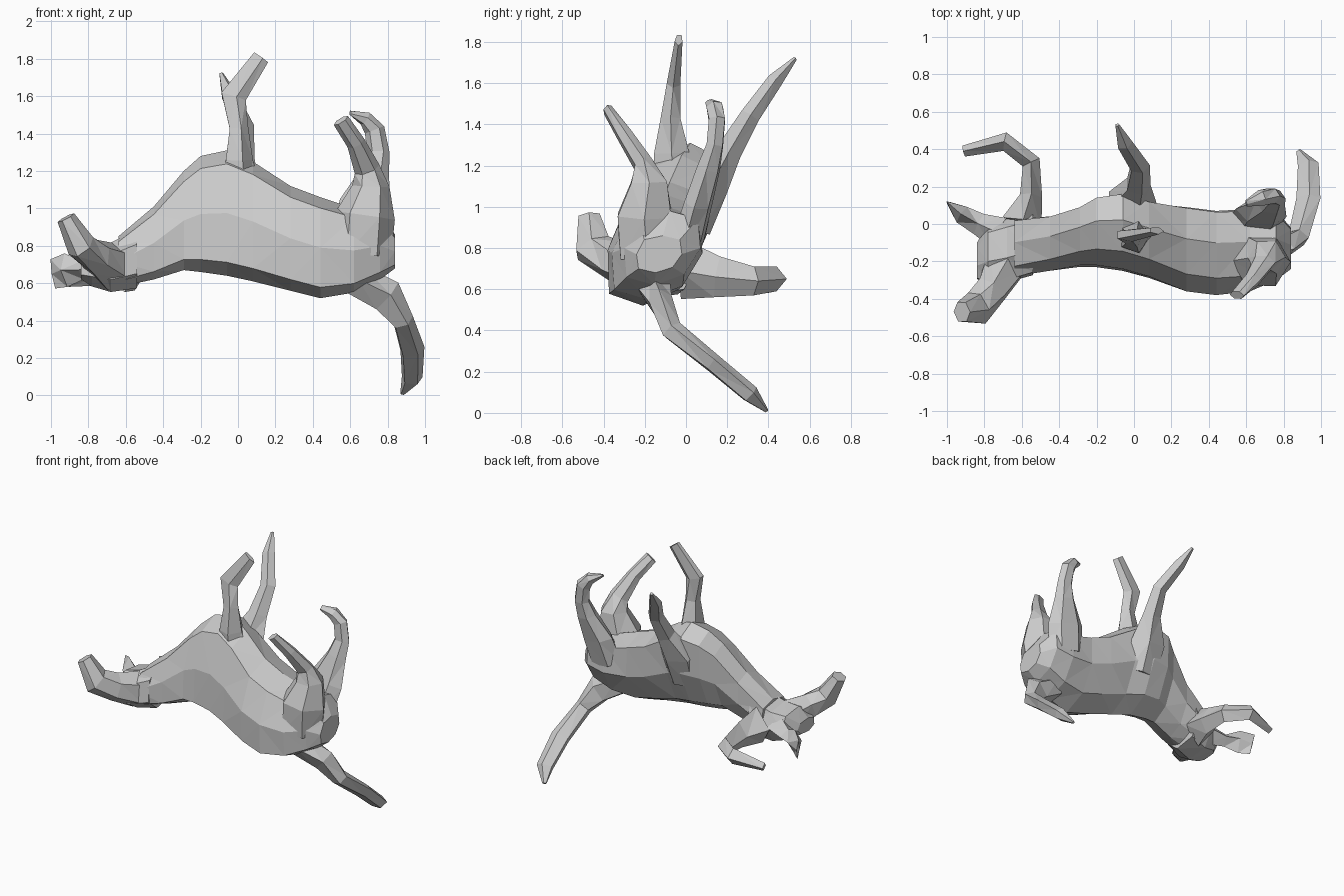
import bpy, bmesh, math
from mathutils import Vector


def finish(name, rings):
    """Bridge rings of equal length into a closed, flat-shaded object."""
    bm = bmesh.new()
    loops = [[bm.verts.new(p) for p in r] for r in rings]
    n = len(loops[0])
    for a, b in zip(loops, loops[1:]):
        for i in range(n):
            j = (i + 1) % n
            bm.faces.new((a[i], a[j], b[j], b[i]))
    bm.faces.new(loops[0][::-1])
    bm.faces.new(loops[-1])
    bmesh.ops.triangulate(bm, faces=bm.faces[:])
    bmesh.ops.recalc_face_normals(bm, faces=bm.faces[:])
    me = bpy.data.meshes.new(name)
    bm.to_mesh(me)
    bm.free()
    ob = bpy.data.objects.new(name, me)
    bpy.context.collection.objects.link(ob)
    return ob


def limb(name, stations, ref, sides=5):
    """Tapered tube; each station is x, y, z, half size along ref, half size across."""
    pts = [Vector(s[:3]) for s in stations]
    rings = []
    for k, s in enumerate(stations):
        t = (pts[min(k + 1, len(pts) - 1)] - pts[max(k - 1, 0)]).normalized()
        u = Vector(ref)
        u = (u - t * u.dot(t)).normalized()
        v = t.cross(u)
        ring = []
        for i in range(sides):
            a = 2 * math.pi * i / sides
            ring.append(pts[k] + u * s[3] * math.cos(a) + v * s[4] * math.sin(a))
        rings.append(ring)
    return finish(name, rings)


def trunk(name, sections, shear, sides=8, power=0.7, back=1.0):
    """Body lofted along x; each section is x, y min, y max, z min, z max."""
    rings = []
    for x, y0, y1, z0, z1 in sections:
        cy, cz, ry, rz = (y0 + y1) / 2, (z0 + z1) / 2, (y1 - y0) / 2, (z1 - z0) / 2
        ring = []
        for i in range(sides):
            a = 2 * math.pi * i / sides
            c, s = round(math.cos(a), 4), round(math.sin(a), 4)
            p = back if c > 0 and s < 0 else power
            dy = ry * math.copysign(abs(c) ** p, c)
            dz = rz * math.copysign(abs(s) ** p, s)
            ring.append(Vector((x, cy + dy + shear * dz, cz + dz)))
        rings.append(ring)
    return finish(name, rings)


def weld(base, parts):
    """Union the parts into one skin so nothing is left inside."""
    for p in parts:
        m = base.modifiers.new("union", 'BOOLEAN')
        m.operation, m.solver, m.object = 'UNION', 'EXACT', p
    bpy.context.view_layer.update()
    dg = bpy.context.evaluated_depsgraph_get()
    me = bpy.data.meshes.new_from_object(base.evaluated_get(dg))
    base.modifiers.clear()
    base.data = me
    for p in parts:
        bpy.data.objects.remove(p)


# Torso lying on its back, belly up
torso = trunk("torso", [
    (-0.64, -0.28, 0.03, 0.58, 0.85),
    (-0.45, -0.25, 0.04, 0.62, 1.01),
    (-0.29, -0.22, 0.08, 0.67, 1.20),
    (-0.20, -0.22, 0.13, 0.66, 1.28),
    (-0.06, -0.24, 0.15, 0.64, 1.31),
    (0.08, -0.28, 0.11, 0.61, 1.25),
    (0.28, -0.36, 0.09, 0.56, 1.12),
    (0.44, -0.38, 0.07, 0.52, 1.06),
    (0.62, -0.36, 0.08, 0.55, 1.00),
    (0.76, -0.30, 0.07, 0.62, 0.98),
    (0.84, -0.24, -0.02, 0.68, 0.86)], 0.2)

parts = []
# Head
parts.append(trunk("head", [
    (-0.84, -0.30, -0.10, 0.62, 0.72),
    (-0.78, -0.33, 0.00, 0.58, 0.80),
    (-0.68, -0.32, 0.03, 0.55, 0.82),
    (-0.54, -0.28, 0.06, 0.57, 0.89)], 0.1, 7, 0.85, 0.85))

# Muzzle
parts.append(limb("muzzle", [
    (-0.68, -0.20, 0.69, 0.13, 0.13),
    (-0.76, -0.35, 0.74, 0.09, 0.10),
    (-0.84, -0.45, 0.80, 0.08, 0.10),
    (-0.92, -0.47, 0.95, 0.05, 0.06)], (1, 0, 0.4), 6))

# Ears
parts.append(limb("short_ear", [
    (-0.72, -0.05, 0.70, 0.08, 0.09),
    (-0.83, 0.00, 0.67, 0.05, 0.06),
    (-0.92, 0.05, 0.67, 0.09, 0.05),
    (-0.99, 0.11, 0.65, 0.08, 0.01)], (0, 0, 1), 4))
parts.append(limb("long_ear", [
    (-0.60, 0.00, 0.69, 0.14, 0.11),
    (-0.55, 0.15, 0.66, 0.10, 0.06),
    (-0.55, 0.33, 0.64, 0.07, 0.05),
    (-0.69, 0.44, 0.65, 0.06, 0.05),
    (-0.91, 0.39, 0.61, 0.03, 0.03)], (0, 0, 1), 4))

# Fore legs
parts.append(limb("near_fore_leg", [
    (0.00, -0.06, 1.08, 0.13, 0.10),
    (0.00, -0.07, 1.26, 0.08, 0.09),
    (0.00, -0.075, 1.43, 0.055, 0.05),
    (-0.03, -0.06, 1.60, 0.075, 0.035),
    (0.12, -0.035, 1.81, 0.05, 0.02)], (1, 0, 0), 5))
parts.append(limb("far_fore_leg", [
    (-0.02, 0.06, 0.88, 0.12, 0.06),
    (-0.02, 0.12, 1.10, 0.14, 0.09),
    (0.02, 0.21, 1.27, 0.07, 0.065),
    (0.03, 0.31, 1.44, 0.055, 0.05),
    (-0.05, 0.43, 1.61, 0.045, 0.04),
    (-0.09, 0.53, 1.72, 0.012, 0.01)], (1, 0, 0), 5))

# Hind legs with heavy thighs
parts.append(limb("near_hind_leg", [
    (0.66, -0.19, 0.76, 0.16, 0.15),
    (0.68, -0.20, 0.96, 0.16, 0.15),
    (0.71, -0.18, 1.12, 0.10, 0.10),
    (0.69, -0.21, 1.21, 0.07, 0.05),
    (0.63, -0.30, 1.35, 0.05, 0.04),
    (0.55, -0.38, 1.47, 0.045, 0.025)], (1, 0, 0.5), 6))
parts.append(limb("far_hind_leg", [
    (0.64, 0.01, 0.84, 0.14, 0.08),
    (0.68, 0.06, 1.02, 0.14, 0.07),
    (0.73, 0.11, 1.19, 0.08, 0.06),
    (0.75, 0.14, 1.30, 0.06, 0.045),
    (0.73, 0.15, 1.42, 0.055, 0.045),
    (0.68, 0.14, 1.48, 0.04, 0.045),
    (0.60, 0.11, 1.51, 0.01, 0.02)], (1, 0, 0.3), 6))

# Tail
parts.append(limb("tail", [
    (0.62, -0.16, 0.62, 0.09, 0.09),
    (0.79, -0.12, 0.53, 0.10, 0.06),
    (0.88, -0.07, 0.40, 0.06, 0.055),
    (0.93, 0.13, 0.24, 0.07, 0.045),
    (0.93, 0.31, 0.09, 0.06, 0.045),
    (0.88, 0.39, 0.01, 0.015, 0.01)], (1, 0, 0.4), 5))

weld(torso, parts)
torso.name = "animal_body"
